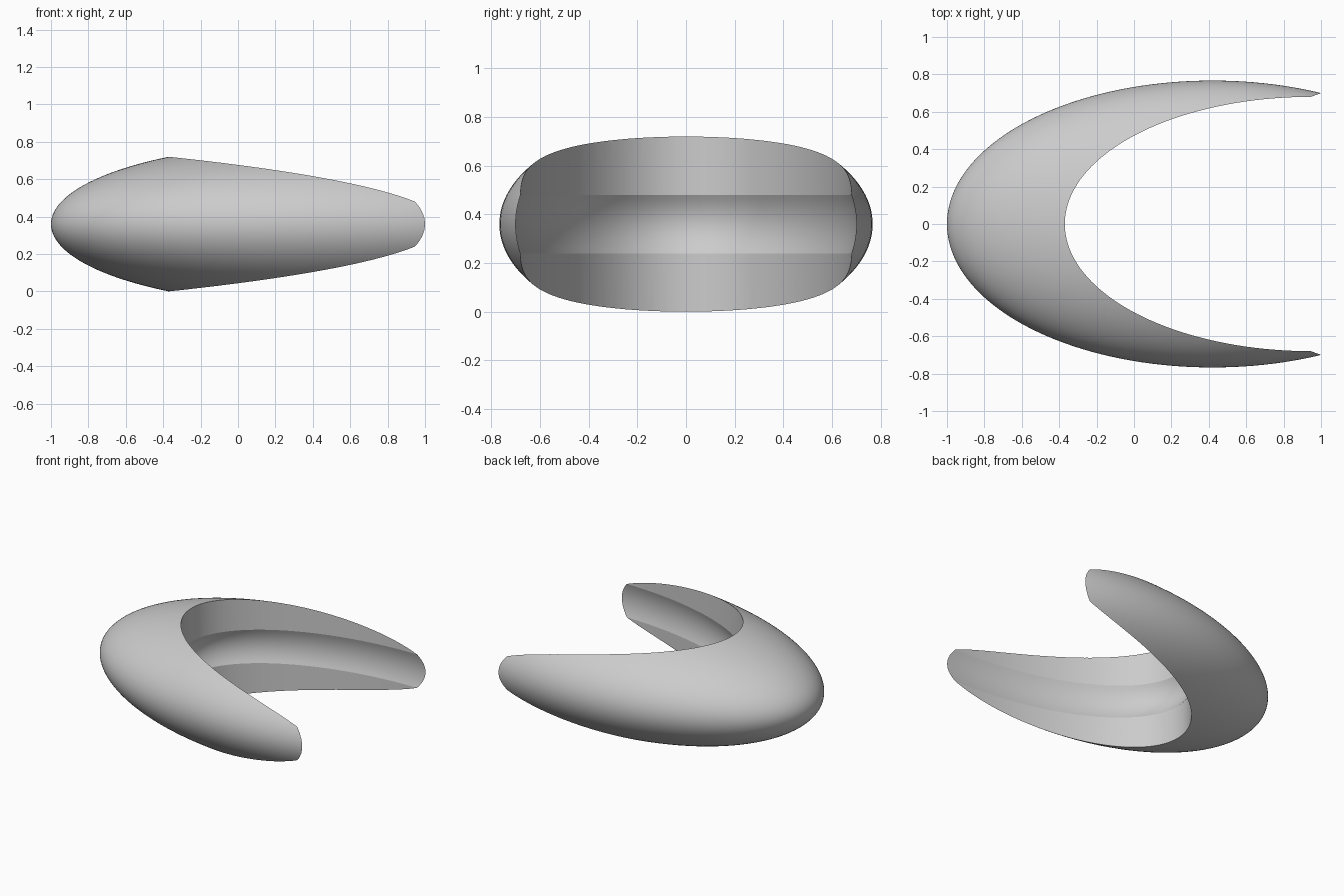
import bpy, bmesh, math
from mathutils import Matrix, Vector

default = bpy.data.objects.get("Cube")
if default:
    bpy.data.objects.remove(default)

MID = 0.36            # height of the symmetry plane
GROOVE_HALF = 0.12    # half height of the inner groove
GROOVE_DEPTH = 0.0303  # relative to the cutter radius


def add_object(name, bm):
    mesh = bpy.data.meshes.new(name)
    bm.to_mesh(mesh)
    bm.free()
    obj = bpy.data.objects.new(name, mesh)
    bpy.context.collection.objects.link(obj)
    return obj


def place(x, scale):
    return Matrix.Translation((x, 0, MID)) @ Matrix.Diagonal((*scale, 1))


# Material
grey = bpy.data.materials.new("plain grey")
grey.use_nodes = True
colour = (0.6, 0.6, 0.6, 1)
grey.diffuse_color = colour
grey.node_tree.nodes["Principled BSDF"].inputs["Base Color"].default_value = colour

# Ellipsoid body
bm = bmesh.new()
bmesh.ops.create_uvsphere(bm, u_segments=160, v_segments=80, radius=1,
                          matrix=place(0.42, (1.42, 0.767, 0.433)))
body = add_object("crescent_shell", bm)
body.data.materials.append(grey)

# Elliptical cutter with a gentle bulge that leaves the inner groove
profile = [(1, -1)]
steps = 12
for i in range(steps + 1):
    t = 2 * i / steps - 1
    profile.append((1 + GROOVE_DEPTH * (1 - t * t), t * GROOVE_HALF))
profile.append((1, 1))
bm = bmesh.new()
segments = 160
rings = []
for radius, z in profile:
    rings.append([bm.verts.new((radius * math.cos(a), radius * math.sin(a), z))
                  for a in (math.tau * k / segments for k in range(segments))])
for low, high in zip(rings, rings[1:]):
    for k in range(segments):
        n = (k + 1) % segments
        bm.faces.new((low[k], low[n], high[n], high[k]))
bm.faces.new(rings[0][::-1])
bm.faces.new(rings[-1])
bm.transform(place(0.95, (1.32, 0.68, 1)))
cutter = add_object("opening_cutter", bm)
cutter.data.materials.append(grey)
cutter.hide_render = True

# Cut the opening
cut = body.modifiers.new("opening", 'BOOLEAN')
cut.operation = 'DIFFERENCE'
cut.solver = 'EXACT'
cut.object = cutter
bpy.ops.object.select_all(action='DESELECT')
body.select_set(True)
bpy.context.view_layer.objects.active = body
bpy.ops.object.modifier_apply(modifier=cut.name)
bpy.data.objects.remove(cutter)

# Smooth surfaces, crisp rim
bpy.ops.object.shade_smooth_by_angle(angle=math.radians(15))
